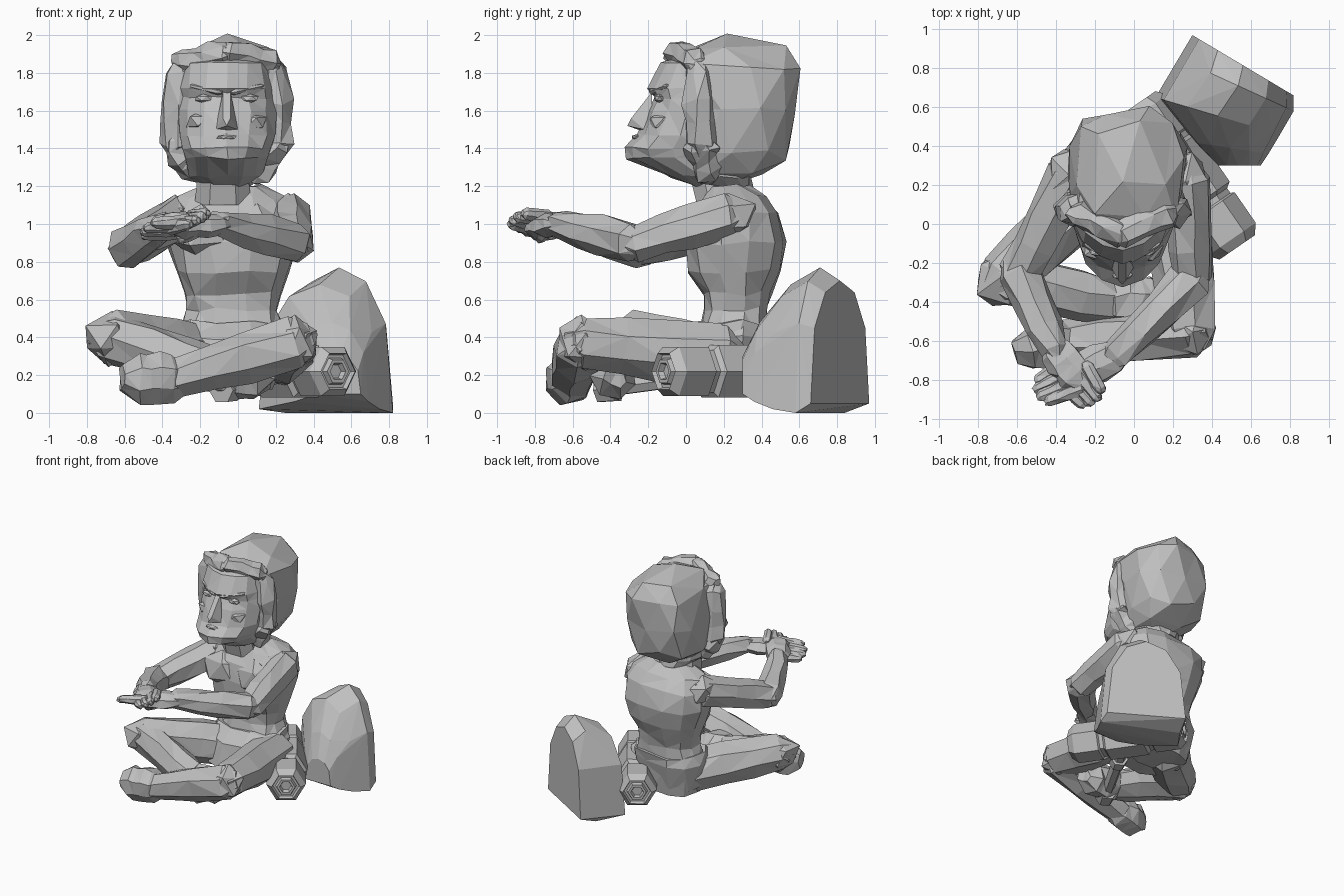
import bpy, bmesh, math, random
from mathutils import Vector

random.seed(4)
default_cube = bpy.data.objects.get("Cube")
if default_cube:
    bpy.data.objects.remove(default_cube, do_unlink=True)

GREY = (.52, .52, .52, 1)
clay = bpy.data.materials.new("plain_grey")
clay.use_nodes = True
clay.diffuse_color = GREY
clay.node_tree.nodes["Principled BSDF"].inputs["Base Color"].default_value = GREY
UP = Vector((0, 0, 1))
SIDES = (("left", 1), ("right", -1))


def bend(value, power):
    return math.copysign(abs(value) ** power, value)


def finish(name, bm, jitter=0):
    """Chips the surface into irregular facets and makes the object."""
    for vert in bm.verts:
        vert.co += Vector([random.uniform(-jitter, jitter) for axis in "xyz"])
    if jitter:
        bmesh.ops.triangulate(bm, faces=bm.faces[:])
    bmesh.ops.recalc_face_normals(bm, faces=bm.faces[:])
    mesh = bpy.data.meshes.new(name)
    bm.to_mesh(mesh)
    bm.free()
    mesh.materials.append(clay)
    bpy.context.collection.objects.link(bpy.data.objects.new(name, mesh))


def skin(name, rings, jitter=0):
    """Joins rings of points into a closed, capped surface."""
    bm = bmesh.new()
    loops = [[bm.verts.new(point) for point in ring] for ring in rings]
    count = len(loops[0])
    for low, high in zip(loops, loops[1:]):
        for i in range(count):
            j = (i + 1) % count
            bm.faces.new((low[i], low[j], high[j], high[i]))
    bm.faces.new(loops[0])
    bm.faces.new(loops[-1])
    finish(name, bm, jitter)


def shaft(name, start, end, stations, sides=7, jitter=0, flat=1):
    """Straight rod with (distance along, radius) stations."""
    direction = (end - start).normalized()
    across = direction.cross(UP).normalized()
    top = across.cross(direction) * flat
    angles = [math.tau * k / sides for k in range(sides)]
    skin(name, [[start + direction * t + (across * math.cos(a) + top * math.sin(a)) * r
                 for a in angles] for t, r in stations], jitter)


def limb(name, start, end, r_start, r_end, jitter=.013, flat=1):
    """Tapered rod with rounded ends and a slight muscle swell."""
    length = (end - start).length
    middle = (r_start + r_end) / 2
    stations = [(-r_start * .7, r_start * .5), (0, r_start), (length * .4, middle * 1.1),
                (length * .7, middle), (length, r_end), (length + r_end * .7, r_end * .5)]
    shaft(name, start, end, stations, jitter=jitter, flat=flat)


def stack(name, centre_x, sections, sides=12, power=.85, jitter=0):
    """Upright body from (height, front, back, half width) sections."""
    angles = [math.tau * (k + .5) / sides for k in range(sides)]
    skin(name, [[(centre_x + width * bend(math.cos(a), power),
                  (front + back) / 2 + (back - front) / 2 * bend(math.sin(a), power), height)
                 for a in angles] for height, front, back, width in sections], jitter)


def hull(name, points):
    bm = bmesh.new()
    for point in points:
        bm.verts.new(point)
    bmesh.ops.convex_hull(bm, input=bm.verts[:])
    loose = [vert for vert in bm.verts if not vert.link_faces]
    bmesh.ops.delete(bm, geom=loose, context='VERTS')
    finish(name, bm)


def blob(name, centre, size, jitter=.006):
    bm = bmesh.new()
    bmesh.ops.create_icosphere(bm, subdivisions=1, radius=1)
    for vert in bm.verts:
        vert.co = [c + s * v for c, s, v in zip(centre, size, vert.co)]
    finish(name, bm, jitter)


# Torso, neck and waist cloth
stack("torso", -.03, [(.15, .1, .4, .25), (.4, .05, .43, .3), (.55, .1, .42, .25),
                      (.63, .08, .45, .26), (.75, 0, .5, .31), (.9, -.01, .53, .35),
                      (1.05, .02, .5, .36), (1.14, .1, .42, .3), (1.2, .13, .33, .15)],
      jitter=.013)
stack("neck", -.08, [(1.1, .05, .32, .16), (1.3, 0, .3, .14)], sides=8)
stack("waist_cloth", -.03, [(.2, -.1, .4, .3), (.4, -.05, .45, .31), (.48, .05, .45, .28)],
      jitter=.015)
for side, sign in SIDES:
    blob(side + "_chest", (sign * .15 - .05, .07, .96), (.17, .1, .14), .012)

# Head and face
FACE = Vector((-.06, 0, 0))


def on_face(x, y, z):
    return FACE + Vector((x, y, z))


stack("face", FACE.x, [(1.2, .05, .35, .13), (1.25, -.1, .35, .2), (1.35, -.31, .35, .22),
                       (1.4, -.32, .35, .24), (1.47, -.25, .35, .26), (1.6, -.2, .35, .27),
                       (1.67, -.17, .35, .26), (1.72, -.2, .35, .25), (1.85, -.13, .35, .23),
                       (1.9, 0, .3, .15)], sides=14, power=.95, jitter=.008)
nose = [on_face(0, -.31, 1.52), on_face(0, -.2, 1.48)]
for side, sign in SIDES:
    nose += [on_face(sign * .02, -.18, 1.7), on_face(sign * .02, -.29, 1.56),
             on_face(sign * .06, -.22, 1.5), on_face(sign * .05, -.18, 1.55)]
    blob(side + "_eye", on_face(sign * .12, -.14, 1.665), (.055, .03, .025), 0)
    limb(side + "_brow", on_face(sign * .04, -.17, 1.7), on_face(sign * .18, -.1, 1.73),
         .03, .02, 0, flat=.6)
    blob(side + "_cheek", on_face(sign * .13, -.12, 1.54), (.09, .08, .06))
    temple, jaw = on_face(sign * .24, .07, 1.8), on_face(sign * .26, .08, 1.42)
    limb(side + "_sideburn", temple, jaw, .08, .09, .018)
    limb(side + "_beard_edge", jaw, on_face(sign * .16, .12, 1.28), .09, .08, .018)
    limb(side + "_fringe", on_face(0, -.05, 1.9), on_face(sign * .23, .05, 1.86), .07, .07)
hull("nose", nose)
for name, height in (("upper_lip", 1.46), ("lower_lip", 1.43)):
    blob(name, on_face(0, -.26, height), (.06, .03, .016), 0)

# Thick boxy hair, pulled forward over the forehead and kept clear of the face
bm = bmesh.new()
bmesh.ops.create_icosphere(bm, subdivisions=2, radius=1)
for vert in bm.verts:
    x, y, z = [bend(value, .75) for value in vert.co]
    point = Vector((x * .31 - .04, y * .3 + z * .06 + .29, z * .39 + 1.6))
    if point.z > 1.82 and point.y < .35:
        point.y -= .15
    else:
        point.y = max(point.y, .04)
    point.y = max(point.y, -.1)
    vert.co = point
finish("hair", bm, .024)


# Arms stretched forward, with open hands
def hand(side, wrist, tip):
    reach = tip - wrist
    across = reach.cross(UP).normalized()
    limb(side + "_palm", wrist, wrist + reach * .5, .085, .1, .008, flat=.65)
    for finger, offset in zip(("index", "middle", "ring", "little"), (-1.5, -.5, .5, 1.5)):
        shift = across * offset * .05
        drop = UP * .02 * offset
        limb(f"{side}_{finger}_finger", wrist + reach * .5 + shift - drop,
             tip - reach * .06 * abs(offset) + shift * .8 - drop, .04, .03, .004)
    thumb = wrist + reach * .2
    limb(side + "_thumb", thumb, thumb + reach * .3 - UP * .06, .045, .03, .004)


left_arm = [(.27, .23, 1.04), (.3, -.28, .9), (-.1, -.68, 1), (-.5, -.87, .97)]
right_arm = [(-.33, .25, 1.03), (-.59, -.25, .87), (-.4, -.65, .99), (-.2, -.91, 1.03)]
for side, joints in (("left", left_arm), ("right", right_arm)):
    shoulder, elbow, wrist, tip = map(Vector, joints)
    blob(side + "_shoulder", shoulder, (.12, .16, .13), .012)
    limb(side + "_upper_arm", shoulder, elbow, .12, .1)
    limb(side + "_forearm", elbow, wrist, .115, .075)
    hand(side, wrist, tip)

# Crossed legs
left_leg = [(.2, .2, .3), (.29, -.55, .37), (-.35, -.61, .18), (-.53, -.64, .18)]
right_leg = [(-.15, .2, .28), (-.68, -.28, .4), (-.1, -.4, .22), (.1, -.38, .2)]
for side, joints in (("left", left_leg), ("right", right_leg)):
    hip, knee, ankle, toe = map(Vector, joints)
    limb(side + "_thigh", hip, knee, .17, .14)
    limb(side + "_shin", knee, ankle, .14, .11)
    limb(side + "_foot", ankle, toe, .12, .12, flat=1.1)
    blob(side + "_knee", knee, (.15, .16, .15), .02)

# Two-ended mallet lying beside the figure
near, far = Vector((.53, -.12, .22)), Vector((.02, .62, .22))
length = (far - near).length
half = [(.03, .04), (0, .05), (0, .07), (.03, .08), (.03, .1), (0, .11), (.05, .15),
        (.24, .15), (.25, .13), (.28, .13), (.3, .16), (.34, .16)]
shaft("mallet_head", near, far, half + [(length - t, r) for t, r in reversed(half)], sides=6)
middle, grip_end = (near + far) / 2, Vector((-.09, -.46, .12))
length = (grip_end - middle).length
for name, start, stop, radius in (("handle", 0, .9, .05), ("handle_band", .35, .45, .07),
                                  ("handle_knob", .87, 1, .08)):
    shaft("mallet_" + name, middle, grip_end,
          [(start * length, radius), (stop * length, radius * .9)], sides=6)

# Standing stone: a flat arched back bulging, then shrinking to a narrow front
stone = []
for left, right, bottom, top in (((.3, .97), (.82, .66), .05, .7),
                                 ((.25, .84), (.82, .58), 0, .77),
                                 ((.11, .65), (.75, .46), .02, .68),
                                 ((.3, .42), (.69, .36), .06, .48),
                                 ((.42, .3), (.65, .3), .1, .3)):
    left, right = Vector((*left, bottom)), Vector((*right, bottom))
    for k in range(7):
        angle = math.pi * k / 6
        rise = max(math.sin(angle), 0) ** .7 * (top - bottom)
        stone.append(left.lerp(right, (1 - math.cos(angle)) / 2) + UP * rise)
hull("stone", stone)
